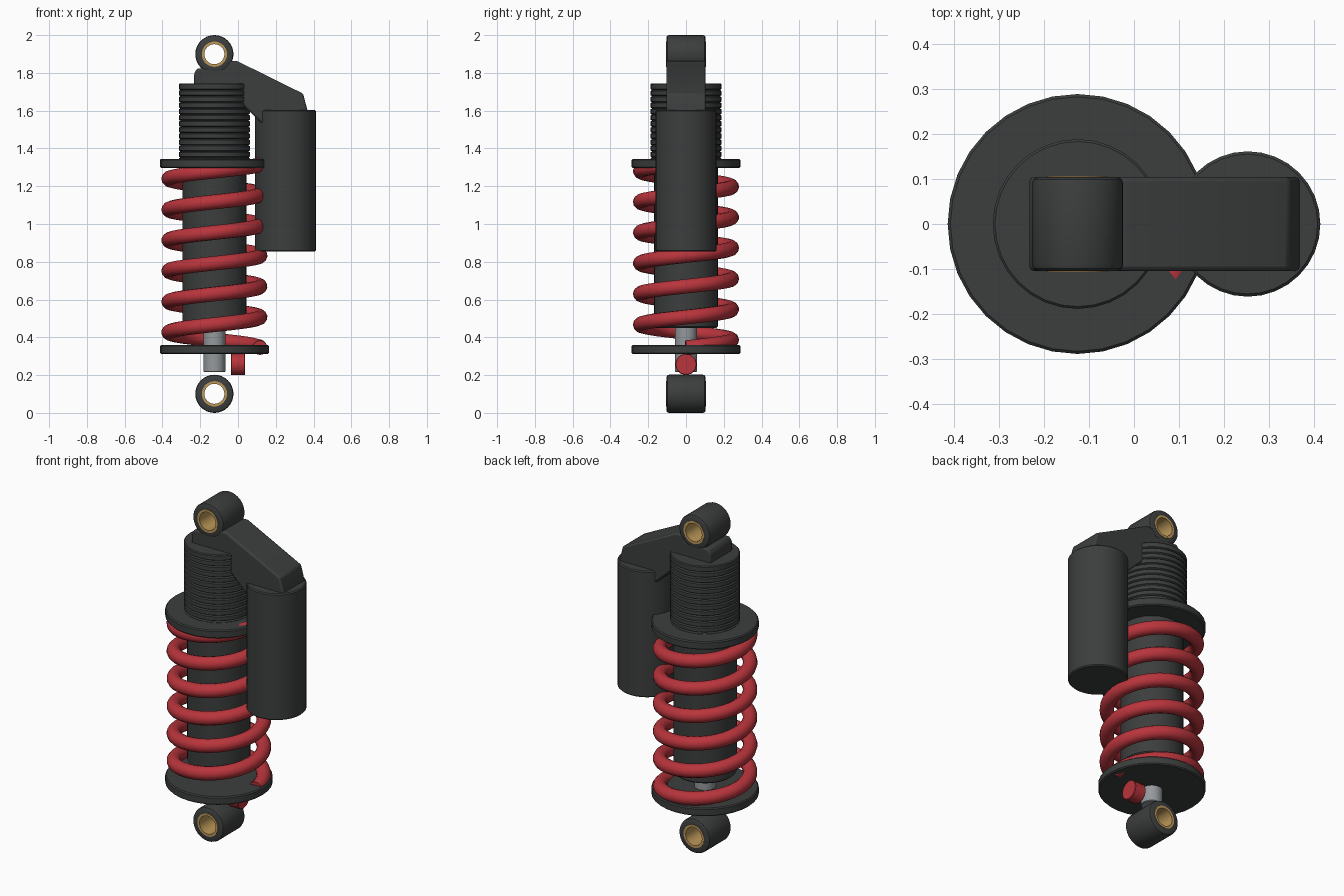
import bpy, bmesh
from math import sin, cos, pi, tau, radians
from mathutils import Matrix

if "Cube" in bpy.data.objects:
    bpy.data.objects.remove(bpy.data.objects["Cube"])

CX = -0.125   # axis of the damper
RX = 0.252    # axis of the reservoir


def material(name, rgb):
    m = bpy.data.materials.new(name)
    m.diffuse_color = (*rgb, 1)
    m.use_nodes = True
    m.node_tree.nodes["Principled BSDF"].inputs["Base Color"].default_value = m.diffuse_color
    return m


DARK = material("dark_metal", (0.045, 0.048, 0.047))
RED = material("red_paint", (0.48, 0.035, 0.045))
BRASS = material("brass", (0.50, 0.31, 0.10))
STEEL = material("steel", (0.30, 0.32, 0.33))


def finish(ob, mat, angle=35):
    ob.data.materials.append(mat)
    bpy.ops.object.select_all(action='DESELECT')
    ob.select_set(True)
    bpy.context.view_layer.objects.active = ob
    bpy.ops.object.shade_smooth_by_angle(angle=radians(angle))
    return ob


def from_bmesh(name, bm, mat):
    bmesh.ops.recalc_face_normals(bm, faces=bm.faces)
    me = bpy.data.meshes.new(name)
    bm.to_mesh(me)
    bm.free()
    ob = bpy.data.objects.new(name, me)
    bpy.context.collection.objects.link(ob)
    return finish(ob, mat)


def lathe(name, profile, mat, loc, axis='Z', sides=32, ring=False):
    """Revolve (radius, height) points; capped solid, or closed ring."""
    bm = bmesh.new()
    rows = [[bm.verts.new((r * cos(tau * i / sides), r * sin(tau * i / sides), h))
             for i in range(sides)] for r, h in profile]
    pairs = list(zip(rows, rows[1:]))
    if ring:
        pairs.append((rows[-1], rows[0]))
    else:
        bm.faces.new(rows[0])
        bm.faces.new(rows[-1])
    for a, b in pairs:
        for i in range(sides):
            j = (i + 1) % sides
            bm.faces.new((a[i], a[j], b[j], b[i]))
    rot = {'Z': Matrix(), 'Y': Matrix.Rotation(pi / 2, 4, 'X'),
           'X': Matrix.Rotation(pi / 2, 4, 'Y')}[axis]
    bm.transform(Matrix.Translation(loc) @ rot)
    return from_bmesh(name, bm, mat)


def disc(r, z0, z1, b):
    return [(r - b, z0), (r, z0 + b), (r, z1 - b), (r - b, z1)]


# Main body: plain lower tube and grooved upper tube
profile = [(0.162, 0.45), (0.17, 0.458), (0.17, 1.31), (0.188, 1.31)]
for k in range(12):
    z = 1.352 + k * 0.0325
    profile += [(0.188, z - 0.005), (0.180, z), (0.188, z + 0.005)]
profile += [(0.188, 1.74), (0.183, 1.745)]
lathe("damper_body", profile, DARK, (CX, 0, 0))

# Spring seats, shaft and reservoir
lathe("upper_spring_seat", disc(0.288, 1.297, 1.345, 0.006), DARK, (CX, 0, 0))
lathe("lower_spring_seat", disc(0.288, 0.312, 0.360, 0.006), DARK, (CX, 0, 0))
lathe("shaft", disc(0.058, 0.217, 0.60, 0.003), STEEL, (CX, 0, 0))
lathe("reservoir", disc(0.161, 0.855, 1.603, 0.006), DARK, (RX, 0, 0))

# Adjuster knob
lathe("adjuster_knob", disc(0.057, -0.037, 0.037, 0.003), RED, (0, 0, 0.257), 'X', sides=12)

# Mounting eyes with brass bushings
for label, z in (("lower", 0.101), ("upper", 1.899)):
    lathe(label + "_eye", [(0.064, -0.104), (0.089, -0.104), (0.098, -0.099), (0.101, -0.090),
                           (0.101, 0.090), (0.098, 0.099), (0.089, 0.104), (0.064, 0.104)],
          DARK, (CX, 0, z), 'Y', ring=True)
    lathe(label + "_bushing", [(0.053, -0.106), (0.067, -0.106), (0.067, 0.106), (0.053, 0.106)],
          BRASS, (CX, 0, z), 'Y', ring=True)

# Bracket joining the body, upper eye and reservoir
outline = [(-0.232, 1.70), (-0.232, 1.80), (-0.215, 1.824), (-0.07, 1.824), (-0.05, 1.863),
           (-0.005, 1.863), (0.345, 1.69), (0.368, 1.60), (0.374, 1.51), (0.14, 1.52),
           (0.02, 1.635), (-0.02, 1.70)]
bm = bmesh.new()
face = bm.faces.new([bm.verts.new((x, -0.104, z)) for x, z in outline])
ext = bmesh.ops.extrude_face_region(bm, geom=[face])
bmesh.ops.translate(bm, vec=(0, 0.208, 0),
                    verts=[g for g in ext['geom'] if isinstance(g, bmesh.types.BMVert)])
bracket = from_bmesh("bracket", bm, DARK)
bev = bracket.modifiers.new("bevel", 'BEVEL')
bev.width = 0.01
bev.segments = 2

# Coil spring
turns, steps, z0, z1 = 6, 36, 0.345, 1.32
cu = bpy.data.curves.new("coil_spring", 'CURVE')
cu.dimensions = '3D'
cu.bevel_depth = 0.039
cu.bevel_resolution = 4
cu.use_fill_caps = True
sp = cu.splines.new('POLY')
n = turns * steps
sp.points.add(n)
for i, p in enumerate(sp.points):
    a = tau * i / steps
    p.co = (CX + 0.242 * cos(a), 0.242 * sin(a), z0 + (z1 - z0) * i / n, 1)
spring = bpy.data.objects.new("coil_spring", cu)
bpy.context.collection.objects.link(spring)
bpy.ops.object.select_all(action='DESELECT')
spring.select_set(True)
bpy.context.view_layer.objects.active = spring
bpy.ops.object.convert(target='MESH')
finish(bpy.context.view_layer.objects.active, RED, 50)
